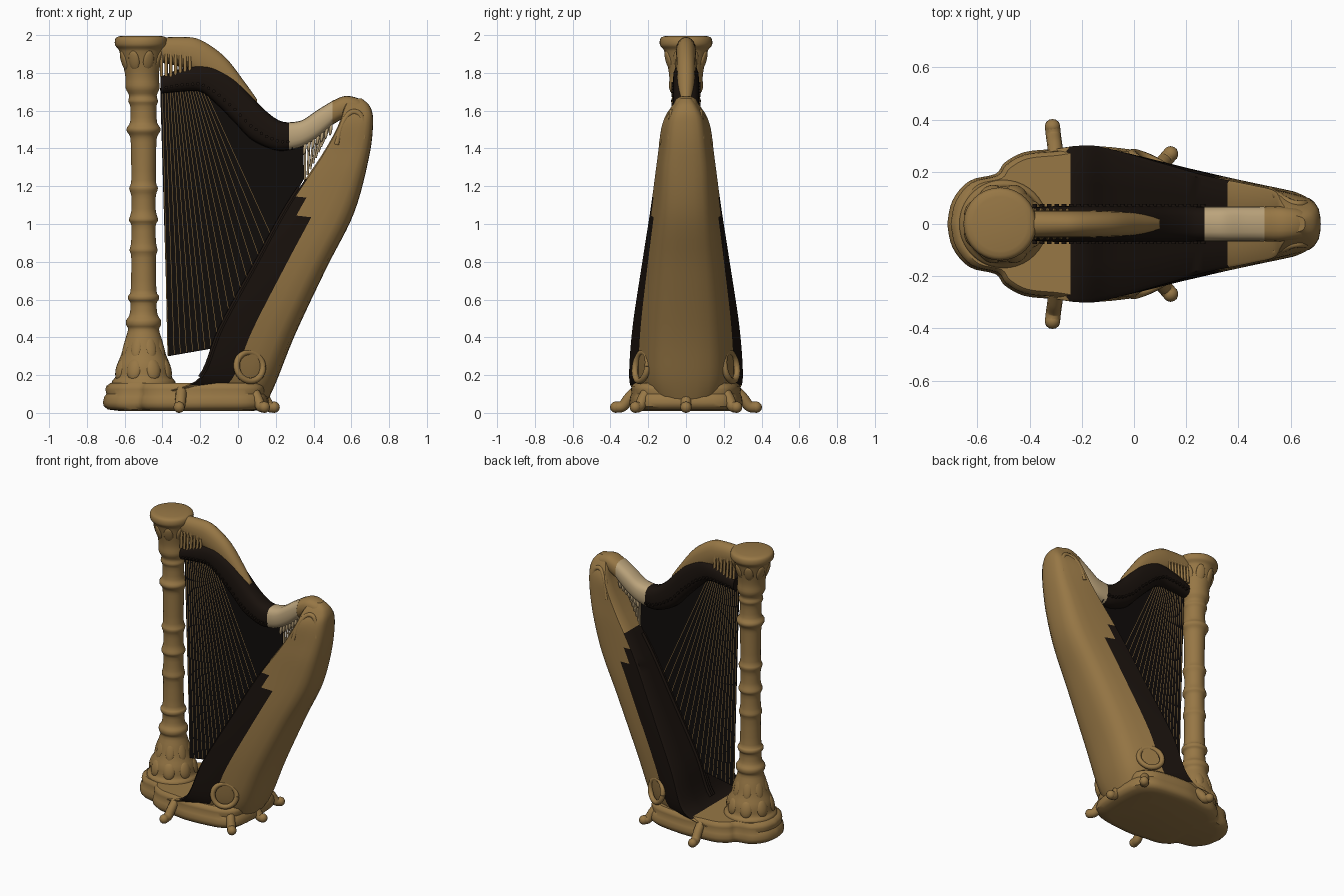
import bpy, bmesh, math
from mathutils import Vector, Matrix

if "Cube" in bpy.data.objects:
    bpy.data.objects.remove(bpy.data.objects["Cube"])


def material(name, rgb):
    m = bpy.data.materials.new(name)
    m.diffuse_color = (*rgb, 1)
    m.use_nodes = True
    m.node_tree.nodes["Principled BSDF"].inputs["Base Color"].default_value = m.diffuse_color
    return m


GOLD = material("gilded_wood", (0.31, 0.185, 0.06))
DARK = material("dark_wood", (0.01, 0.006, 0.004))
BLACK = material("string_shadow", (0.005, 0.0035, 0.003))
PALE = material("pale_wood", (0.5, 0.37, 0.2))


def finish(name, bm, mats, angle=40):
    bmesh.ops.recalc_face_normals(bm, faces=bm.faces[:])
    me = bpy.data.meshes.new(name)
    bm.to_mesh(me)
    bm.free()
    for m in mats:
        me.materials.append(m)
    me.shade_smooth()
    me.set_sharp_from_angle(angle=math.radians(angle))
    ob = bpy.data.objects.new(name, me)
    bpy.context.collection.objects.link(ob)
    return ob


def smooth_rows(rows, n=5):
    """Catmull-Rom interpolation of tuples."""
    out = []
    for i in range(len(rows) - 1):
        p = [rows[max(0, min(len(rows) - 1, i + k))] for k in (-1, 0, 1, 2)]
        for s in range(n):
            t = s / n
            out.append(tuple(0.5 * (2 * b + (c - a) * t + (2 * a - 5 * b + 4 * c - d) * t * t
                                    + (3 * b - a - 3 * c + d) * t ** 3) for a, b, c, d in zip(*p)))
    return out + [rows[-1]]


def loft(name, rings, mats, pick=lambda i, j: 0, angle=40):
    bm = bmesh.new()
    vs = [[bm.verts.new(p) for p in r] for r in rings]
    n = len(vs[0])
    for i in range(len(vs) - 1):
        for j in range(n):
            k = (j + 1) % n
            bm.faces.new((vs[i][j], vs[i][k], vs[i + 1][k], vs[i + 1][j])).material_index = pick(i, j)
    bm.faces.new(vs[0])
    bm.faces.new(vs[-1])
    return finish(name, bm, mats, angle)


def tubes(name, paths, radius, mat, spline='POLY', res=2):
    cu = bpy.data.curves.new(name, 'CURVE')
    cu.dimensions = '3D'
    cu.bevel_depth = radius
    cu.bevel_resolution = res
    cu.use_fill_caps = True
    for path in paths:
        if spline == 'SMOOTH':
            path = smooth_rows(path, 6)
        s = cu.splines.new('POLY')
        s.points.add(len(path) - 1)
        for p, co in zip(s.points, path):
            p.co = (*co, 1)
        s.use_smooth = True
    cu.materials.append(mat)
    ob = bpy.data.objects.new(name, cu)
    bpy.context.collection.objects.link(ob)
    return ob


def blobs(name, items, mat):
    """Ellipsoids: (centre, half sizes, turn about z, lean about y)."""
    bm = bmesh.new()
    for c, s, rz, ry in items:
        m = (Matrix.Translation(c) @ Matrix.Rotation(rz, 4, 'Z') @ Matrix.Rotation(ry, 4, 'Y')
             @ Matrix.Diagonal((*s, 1)))
        bmesh.ops.create_uvsphere(bm, u_segments=14, v_segments=10, radius=1, matrix=m)
    return finish(name, bm, [mat], 180)


def lerp_rows(rows, x):
    for a, b in zip(rows, rows[1:]):
        if a[0] <= x <= b[0]:
            t = (x - a[0]) / (b[0] - a[0])
            return [p + (q - p) * t for p, q in zip(a, b)]
    return rows[-1]


# Base: lobed plan outline stacked into a stepped plinth
half = [(-.715, 0), (-.695, .09), (-.63, .165), (-.53, .192), (-.495, .235), (-.42, .275), (-.3, .288),
        (-.2, .3), (-.05, .29), (.07, .265), (.145, .19), (.165, 0)]
half = smooth_rows(half, 4)
plan = half + [(x, -y) for x, y in half[-2:0:-1]]
rings = [[(-.27 + (x + .27) * s, y * s, z) for x, y in plan] for z, s in
         ((.01, .8), (.018, .94), (.035, .99), (.055, 1), (.085, .985), (.1, .96), (.125, .97),
          (.142, .96), (.158, .91))]
loft("base", rings, [GOLD])

# Column with turned rings, flared foot and capital
prof = [(.17, .12), (.168, .165), (.15, .19), (.142, .25), (.118, .31), (.1, .38), (.082, .44),
        (.092, .465), (.092, .49), (.074, .52), (.069, .58), (.081, .6), (.081, .62), (.068, .65),
        (.065, .82), (.074, .86), (.066, .9), (.064, .99), (.077, 1.02), (.069, 1.05), (.064, 1.08),
        (.065, 1.15), (.076, 1.19), (.065, 1.23), (.067, 1.4), (.071, 1.46), (.088, 1.49), (.088, 1.51),
        (.071, 1.54), (.069, 1.62), (.079, 1.65), (.073, 1.68), (.09, 1.72), (.088, 1.77), (.094, 1.82),
        (.112, 1.9), (.12, 1.925), (.137, 1.945), (.139, 1.97), (.13, 1.988), (.105, 1.996)]
rings = []
for r, z in smooth_rows(prof, 3):
    cx = -.5 - .013 * max(0, min(1, (z - 1.6) / .3))
    rings.append([(cx + r * math.cos(a), r * math.sin(a), z) for a in
                  [2 * math.pi * k / 40 for k in range(40)]])
loft("column", rings, [GOLD])

# Shallow leaf carving on the column foot and capital
leaves = []
for k in range(8):
    a = 2 * math.pi * (k + .5) / 8
    c, s = math.cos(a), math.sin(a)
    leaves.append(((-.5 + .13 * c, .13 * s, .23), (.024, .042, .06), a, -.25))
    leaves.append(((-.5 + .098 * c, .098 * s, .35), (.014, .03, .065), a, -.3))
    leaves.append(((-.512 + .1 * c, .1 * s, 1.865), (.012, .03, .055), a, .3))
blobs("column_leaves", leaves, GOLD)

# Soundbox: front edge, back edge and half width at each station
stations = [(-.37, .12, .15, .05, .28), (-.2, .19, .205, .17, .303), (-.09, .45, .305, .42, .285),
            (.1, .8, .47, .77, .232), (.265, 1.1, .615, 1.06, .185), (.44, 1.36, .695, 1.36, .15),
            (.53, 1.52, .715, 1.54, .128), (.56, 1.61, .7, 1.62, .085), (.59, 1.665, .655, 1.665, .04)]
sec = [(0, 0), (0, .5), (0, .94), (.03, 1), (.2, .97), (.42, .91), (.6, .85), (.78, .78), (.89, .68),
       (.96, .5), (.99, .25), (1, 0)]
sec = sec + [(u, -v) for u, v in sec[-2:0:-1]]
rows = smooth_rows(stations, 6)
rings = []
for fx, fz, bx, bz, w in rows:
    k = .25 * (1 - fz / 1.3) if fz < 1.3 else .6 * (fz - 1.3)  # narrower back at foot and shoulder
    rings.append([(fx + (bx - fx) * u, w * v * (1 - k * u), fz + (bz - fz) * u) for u, v in sec])


def box_colour(i, j):
    reach = 5 if i < 23 else 4 if i < 25 else 3
    return 1 if 4 <= i < 27 and (j < reach or j >= len(sec) - reach) else 0


loft("soundbox", rings, [GOLD, DARK], box_colour)

# Soundboard centre strip
tubes("soundboard_strip", [[(r[0] - .002, y, r[1]) for r in rows[6:27]] for y in (-.018, 0, .018)],
      .01, DARK)


# Neck pieces: x, top, bottom, half thickness
def neck(name, table, mat, soft=.65):
    rs = []
    for x, zt, zb, w in smooth_rows(table, 5):
        ring = []
        for k in range(20):
            c, s = math.cos(k * math.pi / 10), math.sin(k * math.pi / 10)
            ring.append((x, w * math.copysign(abs(c) ** soft, c),
                         (zt + zb) / 2 + (zt - zb) / 2 * math.copysign(abs(s) ** .8, s)))
        rs.append(ring)
    loft(name, rs, [mat], angle=60)


neck("neck_crest", [(-.44, 1.985, 1.86, .052), (-.3, 1.99, 1.83, .052), (-.2, 1.975, 1.78, .052),
                    (-.07, 1.885, 1.7, .048), (.04, 1.745, 1.58, .04), (.1, 1.66, 1.52, .025)],
     GOLD, 1)
dark_neck = [(-.41, 1.78, 1.69, .062), (-.31, 1.82, 1.7, .068), (-.2, 1.845, 1.7, .068),
             (-.12, 1.835, 1.64, .068), (-.02, 1.775, 1.54, .068), (.06, 1.69, 1.455, .068),
             (.14, 1.605, 1.41, .068), (.22, 1.547, 1.387, .068), (.29, 1.537, 1.395, .066)]
neck("neck_plate", dark_neck, DARK)
neck("neck_pale_section", [(.27, 1.538, 1.391, .067), (.34, 1.55, 1.41, .067), (.42, 1.603, 1.455, .067),
                           (.5, 1.652, 1.525, .066)], PALE)
neck("neck_head", [(.5, 1.652, 1.525, .066), (.57, 1.678, 1.56, .066), (.65, 1.658, 1.54, .055),
                   (.695, 1.6, 1.5, .03)], GOLD, .8)

# Shoulder scroll ribs
tubes("shoulder_scroll", [[(.52, s * .128, 1.42), (.55, s * .108, 1.53), (.6, s * .08, 1.59),
                           (.65, s * .075, 1.57), (.665, s * .085, 1.45)] for s in (-1, 1)],
      .016, GOLD, 'SMOOTH', 3)

# Tuning pins through the neck, and hanging pins by the column
pins, hooks = [], []
for k in range(24):
    x = -.38 + k * .028
    r = lerp_rows(dark_neck, x)
    z = r[2] + .3 * (r[1] - r[2])
    pins.append([(x, -.076, z), (x, .076, z)])
for k in range(7):
    x = -.405 + k * .025
    hooks += [[(x, s * .042, 1.92), (x, s * .052, 1.78)] for s in (-1, 1)]
tubes("tuning_pins", pins, .009, DARK)
tubes("hanging_pins", hooks, .009, GOLD)

# Dense dark string sheet
outline = [(-.412, 1.72), (-.2, 1.73), (-.07, 1.62), (.06, 1.49), (.22, 1.43), (.345, 1.43), (.35, 1.24),
           (.27, 1.1), (.11, .8), (-.08, .45), (-.14, .34), (-.37, .3)]
loft("string_sheet", [[(x, y, z) for x, z in outline] for y in (-.003, .003)], [BLACK])

# Gilded strings fanning from the neck to the soundboard
strings = []
low = [(-.37, .305), (-.15, .345), (.18, .93)]
for k in range(18):
    t = k / 17
    a, b, q = (low[0], low[1], t / .4) if t < .4 else (low[1], low[2], (t - .4) / .6)
    strings.append([(-.4 + .225 * t, 0, 1.71), (a[0] + (b[0] - a[0]) * q, 0, a[1] + (b[1] - a[1]) * q)])
tubes("strings", strings, .004, GOLD, res=1)

# Short pale strings with levers near the shoulder
short, levers = [], []
for k in range(7):
    x, zt = .355 + k * .023, 1.43 + k * .017
    short.append([(x, 0, zt), (.355 + k * .014, 0, 1.23 + k * .03)])
    levers += [((x - .002, s * .03, zt - .03), (.009, .012, .035), 0, .15) for s in (-1, 1)]
tubes("short_strings", short, .006, PALE)
blobs("string_levers", levers, PALE)

# Medallion rings on the lower soundbox
for s, side in ((-1, "front"), (1, "back")):
    q = Vector((.42, s * .88, .15)).normalized().to_track_quat('Z', 'Y')
    c = Vector((.062, s * .236, .245))
    ring = [tuple(c + q @ Vector((.077 * math.cos(a), .077 * math.sin(a), 0)))
            for a in [2 * math.pi * k / 32 for k in range(33)]]
    tubes("medallion_ring_" + side, [ring], .017, GOLD, res=3)

# Feet: curved legs with rounded toes
feet = []
for s in (-1, 1):
    feet.append([(-.3, s * .26, .12), (-.303, s * .3, .08), (-.308, s * .335, .036), (-.312, s * .372, .03)])
    feet.append([(.08, s * .2, .12), (.1, s * .225, .08), (.12, s * .245, .036), (.14, s * .268, .03)])
feet.append([(.08, 0, .13), (.13, 0, .09), (.165, 0, .036), (.192, 0, .03)])
tubes("feet", feet, .029, GOLD, 'SMOOTH', 4)
blobs("toes", [(f[-1], (.03, .03, .03), 0, 0) for f in feet], GOLD)
